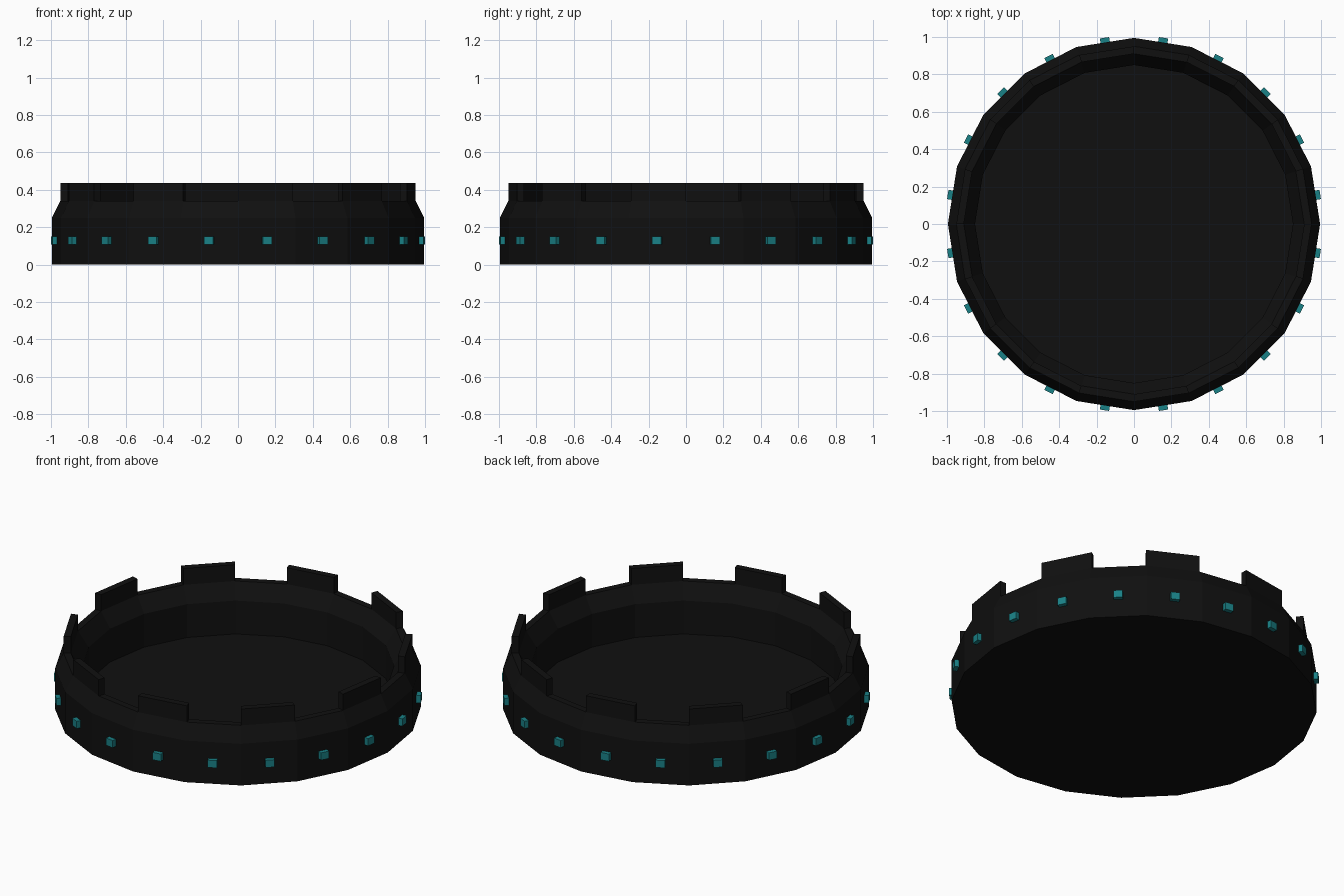
import bpy, bmesh, math

if "Cube" in bpy.data.objects:
    bpy.data.objects.remove(bpy.data.objects["Cube"])

SIDES = 20
STEP = 2 * math.pi / SIDES


def material(name, color):
    m = bpy.data.materials.new(name)
    m.diffuse_color = color
    m.use_nodes = True
    m.node_tree.nodes["Principled BSDF"].inputs["Base Color"].default_value = m.diffuse_color
    return m


def polar(r, a, z):
    return (r * math.cos(a), r * math.sin(a), z)


def finish(name, bm, mat):
    bmesh.ops.recalc_face_normals(bm, faces=bm.faces)
    mesh = bpy.data.meshes.new(name)
    bm.to_mesh(mesh)
    bm.free()
    mesh.materials.append(mat)
    obj = bpy.data.objects.new(name, mesh)
    bpy.context.collection.objects.link(obj)
    return obj


def add_hull_box(bm, corners):
    # corners: four bottom points then four top points, in the same order
    v = [bm.verts.new(c) for c in corners]
    bm.faces.new(v[:4])
    bm.faces.new(v[4:])
    for i in range(4):
        j = (i + 1) % 4
        bm.faces.new((v[i], v[j], v[j + 4], v[i + 4]))


black = material("black", (0.005, 0.005, 0.005, 1))
teal = material("teal", (0.01, 0.22, 0.24, 1))

# Tray: a 20-sided profile from the base, over the rim and down to the floor
profile = [(0.995, 0), (0.995, 0.25), (0.95, 0.34),
           (0.91, 0.34), (0.85, 0.25), (0.85, 0.05)]
bm = bmesh.new()
rings = [[bm.verts.new(polar(r, i * STEP, z)) for i in range(SIDES)]
         for r, z in profile]
for low, high in zip(rings, rings[1:]):
    for i in range(SIDES):
        j = (i + 1) % SIDES
        bm.faces.new((low[i], low[j], high[j], high[i]))
bm.faces.new(rings[0])
bm.faces.new(rings[-1])
finish("tray", bm, black)

# Raised tabs on every second side of the rim
bm = bmesh.new()
for k in range(1, SIDES, 2):
    a, b = k * STEP, (k + 1) * STEP
    add_hull_box(bm, [polar(r, t, z) for z in (0.34, 0.438)
                      for r, t in ((0.95, a), (0.95, b), (0.91, b), (0.91, a))])
finish("rim_tabs", bm, black)

# Small studs in the middle of every side
bm = bmesh.new()
for k in range(SIDES):
    t = (k + 0.5) * STEP
    c, s = math.cos(t), math.sin(t)
    add_hull_box(bm, [(r * c - w * s, r * s + w * c, z) for z in (0.108, 0.152)
                      for r, w in ((0.958, -0.025), (1.008, -0.025),
                                   (1.008, 0.025), (0.958, 0.025))])
finish("side_studs", bm, teal)
